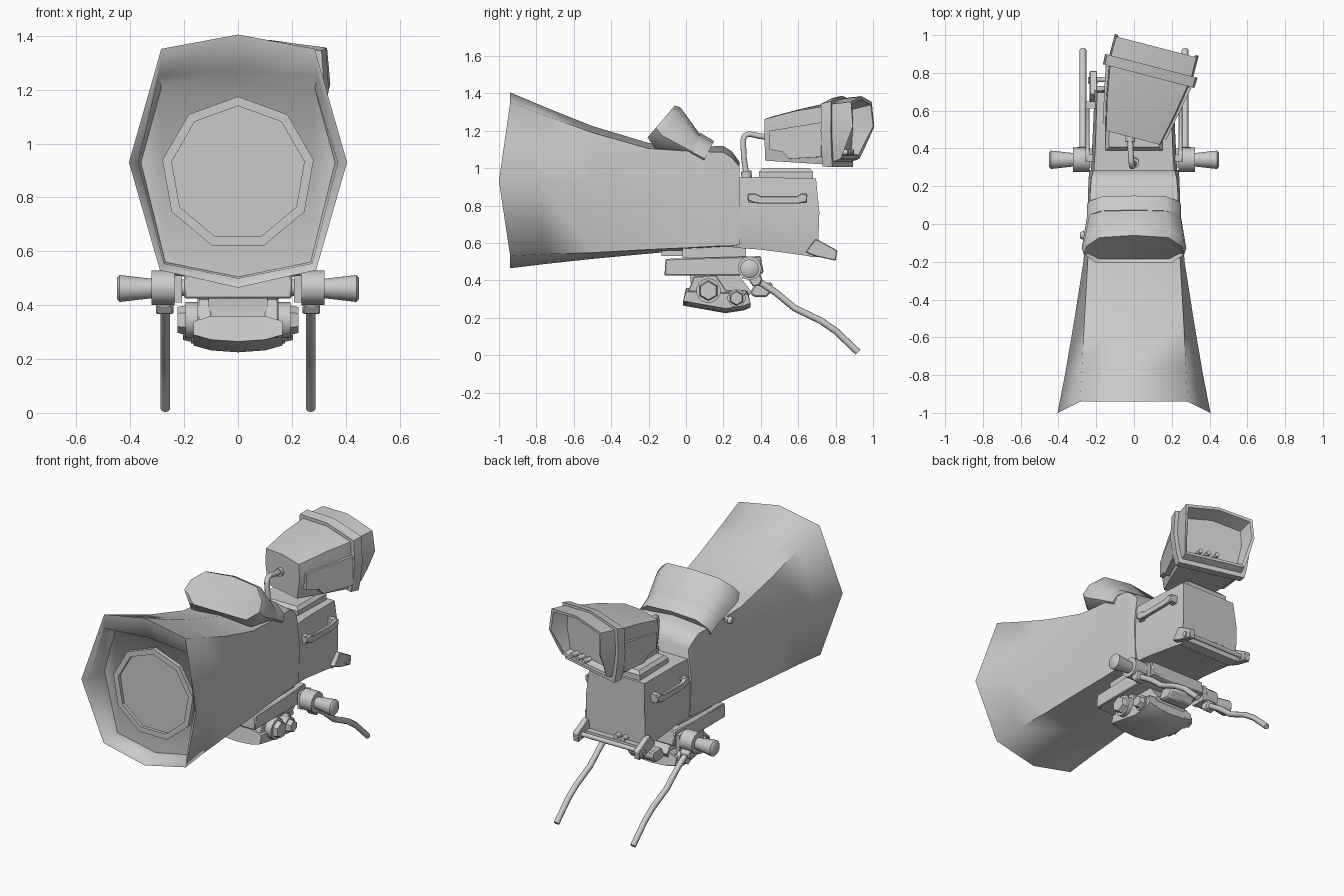
import bpy, bmesh, math
from mathutils import Vector, Matrix


def finish(name, bm, angle=35, mat=None):
    bmesh.ops.remove_doubles(bm, verts=bm.verts, dist=1e-5)
    bmesh.ops.recalc_face_normals(bm, faces=bm.faces)
    for f in bm.faces:
        f.smooth = True
    for e in bm.edges:
        e.smooth = len(e.link_faces) == 2 and e.calc_face_angle() < math.radians(angle)
    me = bpy.data.meshes.new(name)
    bm.to_mesh(me)
    bm.free()
    ob = bpy.data.objects.new(name, me)
    bpy.context.collection.objects.link(ob)
    if mat:
        ob.matrix_world = mat
    return ob


def sym(half):
    """Close a half outline (from x=0 top to x=0 bottom) by mirroring it."""
    return half + [(-x, y, z) for x, y, z in reversed(half) if x > 1e-6]


def loft(name, rings, angle=35, mat=None):
    bm = bmesh.new()
    loops = [[bm.verts.new(p) for p in r] for r in rings]
    n = len(loops[0])
    for a, b in zip(loops, loops[1:]):
        for i in range(n):
            bm.faces.new((a[i], a[(i + 1) % n], b[(i + 1) % n], b[i]))
    bm.faces.new(loops[0])
    bm.faces.new(loops[-1])
    return finish(name, bm, angle, mat)


def prism(name, prof, x0, x1, bevel=0.0, mat=None):
    """Extrude a (y, z) profile from x0 to x1."""
    ob = loft(name, [[(x, y, z) for y, z in prof] for x in (x0, x1)], mat=mat)
    if bevel:
        m = ob.modifiers.new("bevel", 'BEVEL')
        m.width, m.segments = bevel, 1
    return ob


def box(name, x, y, z, bevel=0.0, mat=None):
    return prism(name, [(y[0], z[0]), (y[1], z[0]), (y[1], z[1]), (y[0], z[1])], x[0], x[1], bevel, mat)


def cyl(name, p0, p1, r0, r1=None, n=14, mat=None):
    p0, p1 = Vector(p0), Vector(p1)
    d = p1 - p0
    bm = bmesh.new()
    bmesh.ops.create_cone(bm, cap_ends=True, segments=n, radius1=r0, radius2=r0 if r1 is None else r1,
                          depth=d.length, matrix=Matrix.Translation((p0 + p1) / 2) @
                          d.to_track_quat('Z', 'Y').to_matrix().to_4x4())
    return finish(name, bm, 50, mat)


def tube(name, pts, r):
    cu = bpy.data.curves.new(name, 'CURVE')
    cu.dimensions, cu.bevel_depth, cu.bevel_resolution, cu.use_fill_caps = '3D', r, 2, True
    sp = cu.splines.new('POLY')
    sp.points.add(len(pts) - 1)
    for q, p in zip(sp.points, pts):
        q.co = (*p, 1)
    ob = bpy.data.objects.new(name, cu)
    bpy.context.collection.objects.link(ob)
    return ob


# Lens hood: octagonal sections (y, top z, corner z, corner x, mid x, mid z, low z, low x, bottom z)
def octo(y, zt, zc, xc, xm, zm, zl, xl, zb, bow=0.0):
    return sym([(0, y, zt), (xc, y, zc), (xm, y - bow, zm), (xl, y, zl), (0, y, zb)])

loft("lens_hood", [
    octo(-0.83, 1.225, 1.205, .285, .36, .93, .56, .27, .505),
    octo(-0.92, 1.275, 1.25, .295, .37, .93, .555, .275, .50, .05),
    octo(-0.94, 1.405, 1.352, .285, .405, .93, .53, .29, .465, .06),
    octo(-0.75, 1.325, 1.28, .275, .362, .92, .54, .277, .488, .03),
    octo(-0.5, 1.225, 1.19, .262, .315, .90, .548, .262, .515),
    octo(-0.2, 1.135, 1.105, .245, .268, .88, .565, .25, .543),
    octo(0.02, 1.115, 1.09, .238, .248, .86, .575, .24, .563),
    octo(0.2, 1.118, 1.085, .23, .242, .85, .585, .235, .57),
    octo(0.245, 1.09, 1.055, .225, .24, .84, .585, .232, .572),
    octo(0.285, 1.035, 1.01, .215, .237, .83, .59, .228, .578)], 68)

# Recessed nine-sided lens ring
def ngon(y, r, n=9):
    return [(r * math.sin(2 * math.pi * i / n), y, .89 + r * math.cos(2 * math.pi * i / n)) for i in range(n)]

loft("lens_ring", [ngon(-.80, .285), ngon(-.855, .285), ngon(-.855, .25), ngon(-.835, .25)])

# Saddle-shaped cowl leaning forward over the top, with its strap
def arch(low, high, s=1.0):
    half = [(0, 1), (.19, .92), (.262, .6), (.277, .3), (.21, 0), (0, 0)]
    return sym([(x * s, low[0] + (high[0] - low[0]) * t, low[1] + (high[1] - low[1]) * t) for x, t in half])

loft("top_cowl", [arch((-.185, 1.15), (-.085, 1.30), .88), arch((-.205, 1.165), (-.06, 1.335), .96),
                  arch((-.17, 1.11), (-.03, 1.325)), arch((.06, 1.03), (.09, 1.16), .88)], 50)
loft("cowl_strap", [arch((.01, 1.045), (.075, 1.19), .9), arch((.08, 1.01), (.15, 1.145), .9)], 50)
cyl("cowl_bolt", (-.22, -.06, 1.08), (-.275, -.06, 1.08), .018, n=6)
cyl("cowl_bolt_head", (-.265, -.06, 1.08), (-.285, -.06, 1.08), .026, .016, n=8)

# Rear camera body with a gently bulging back
def body(y, zt, zb, w, wm, b=0.0):
    return sym([(0, y, zt), (w, y, zt), (wm, y + b, (zt + zb) / 2 + .03), (wm, y + b * .7, zb + .09),
                (w, y - b * .3, zb), (0, y - b * .3, zb)])

loft("camera_body", [body(.25, .95, .575, .215, .23), body(.40, .952, .565, .205, .222),
                     body(.55, .948, .545, .20, .215), body(.695, .945, .525, .195, .208, .018)], 45)
loft("top_lid", [[(x * k, .53 + y * k, z) for x, y in ((-.15, -.14), (.15, -.14), (.15, .15), (-.15, .15))]
                 for k, z in ((1, .94), (1, .98), (.88, 1.0))])
for x in (-.07, -.02):
    cyl("rear_connector", (x, .68, .575), (x, .74, .575), .016)
box("rear_ledge", (-.2, .2), (.66, .73), (.525, .555))

for s in (-1, 1):
    # Side grip handles
    prism("side_grip", [(.33, .83), (.36, .815), (.40, .81), (.60, .81), (.645, .82), (.65, .86),
                        (.62, .865), (.59, .85), (.40, .85), (.37, .865), (.33, .86)], s * .235, s * .258, .004)
    for y in (.35, .63):
        box("grip_post", (s * .19, s * .245), (y - .018, y + .018), (.815, .865))
    # Rear bracket arms
    prism("bracket_arm", [(.64, .55), (.69, .62), (.71, .615), (.81, .56), (.80, .505), (.69, .53)],
          s * .195, s * .235, .004)
    cyl("bracket_bolt", (s * .19, .76, .54), (s * .243, .76, .54), .017, n=8)
    # Pan bar clamps, knobs and bars
    box("clamp_ear", (s * .208, s * .235), (.30, .40), (.41, .51))
    cyl("clamp_hub", (s * .235, .34, .465), (s * .322, .34, .465), .064, n=12)
    cyl("clamp_shaft", (s * .15, .34, .465), (s * .25, .34, .465), .03)
    cyl("clamp_knob", (s * .31, .34, .462), (s * .44, .34, .462), .035, .05)
    cyl("clamp_knob_cap", (s * .44, .34, .462), (s * .45, .34, .462), .05, .038)
    prism("bar_socket", [(.335, .40), (.36, .365), (.395, .375), (.41, .41), (.38, .44)], s * .24, s * .305, .006)
    tube("pan_bar", [(s * .27, .35, .42), (s * .27, .48, .335), (s * .27, .58, .252), (s * .27, .72, .185),
                     (s * .27, .80, .13), (s * .27, .92, .016)], .018)
    # Tilt head bolts
    cyl("tilt_collar", (s * .13, .12, .345), (s * .195, .12, .345), .066, n=14)
    cyl("tilt_bolt", (s * .18, .12, .345), (s * .225, .12, .345), .058, .048, n=6)
    cyl("tilt_small_collar", (s * .12, .27, .305), (s * .175, .27, .305), .048)
    cyl("tilt_small_bolt", (s * .17, .27, .305), (s * .205, .27, .305), .042, .034, n=6)
cyl("bracket_rod", (-.21, .765, .545), (.21, .765, .545), .014)

# Mounting plates and tilt head
box("neck_plate", (-.17, .17), (-.02, .32), (.52, .585))
box("slide_tongue", (-.08, .08), (-.13, .05), (.53, .56))
prism("slide_plate", [(-.115, .425), (-.11, .515), (.40, .53), (.415, .44), (.38, .425)], -.2, .2, .006)
prism("tilt_neck", [(.02, .43), (.03, .35), (.00, .28), (.30, .26), (.35, .34), (.28, .43)], -.11, .11)
loft("tilt_cradle", [[(x, y, z) for y, z in ((-.015, .265 + d), (.0, .30 + u), (.33, .285 + u), (.345, .255 + d),
                     (.31, .24 + d), (.21, .225 + d))] for x, d, u in
     ((-.165, .025, .04), (-.10, .007, .06), (0, 0, .06), (.10, .007, .06), (.165, .025, .04))], 50)
for s in (-1, 1):
    prism("cradle_cheek", [(-.01, .28), (.04, .42), (.16, .43), (.22, .34), (.32, .35), (.345, .27)],
          s * .10, s * .15, .005)
prism("drag_lever", [(.34, .33), (.37, .385), (.46, .39), (.465, .35), (.43, .31), (.37, .31)], -.09, .09, .008)

# Viewfinder monitor, turned on its neck; local y=0 is the flange
vf = Matrix.Translation((.085, .81, 0)) @ Matrix.Rotation(math.radians(-14.5), 4, 'Z')

def scr(y, w, zt, zc, zb, ym=0.0, yl=None, wb=.86):
    yl = y if yl is None else yl
    zm = (zc + zb) / 2 + .02
    return sym([(0, y, zt), (w * .96, y, zc), (w, y + ym, zm), (w * .93, (y + yl) / 2, zb + .07),
                (w * wb, yl, zb), (0, yl, zb)])

loft("viewfinder_case", [scr(-.365, .152, 1.275, 1.262, 1.04), scr(-.19, .192, 1.32, 1.305, 1.03),
                         scr(-.02, .222, 1.355, 1.33, 1.02)], 30, vf)
loft("viewfinder_flange", [scr(-.028, .25, 1.375, 1.345, 1.01), scr(.028, .253, 1.387, 1.357, 1.005)], 20, vf)
loft("viewfinder_hood", [scr(.0, .23, 1.37, 1.34, 1.025), scr(.132, .229, 1.385, 1.355, 1.05, .012, .07),
                         scr(.130, .213, 1.368, 1.338, 1.068, .012, .068),
                         scr(.035, .195, 1.345, 1.315, 1.085, 0, .033)], 20, vf)
for x in (-.01, .045, .10):
    cyl("viewfinder_knob", (x, .02, 1.085), (x, .085, 1.085), .015, n=8, mat=vf)
for s in (-1, 1):
    loft("viewfinder_side_panel", [[(s * (.225 + .203 * y + o), y, z) for y, z in
         ((-.33, 1.20), (-.03, 1.245), (-.03, 1.06), (-.22, 1.05), (-.25, 1.085), (-.33, 1.10))]
         for o in (-.05, .016)], mat=vf)

# Viewfinder cable and its sockets
tube("viewfinder_cable", [(0, .325, .95), (-.005, .31, 1.05), (-.01, .305, 1.15), (-.012, .315, 1.175),
                          (-.015, .34, 1.183), (-.018, .39, 1.172), (-.02, .48, 1.16)], .016)
cyl("cable_plug", (0, .325, .94), (0, .322, .985), .028)
cyl("cable_socket", (-.02, .435, 1.163), (-.018, .49, 1.16), .026)
